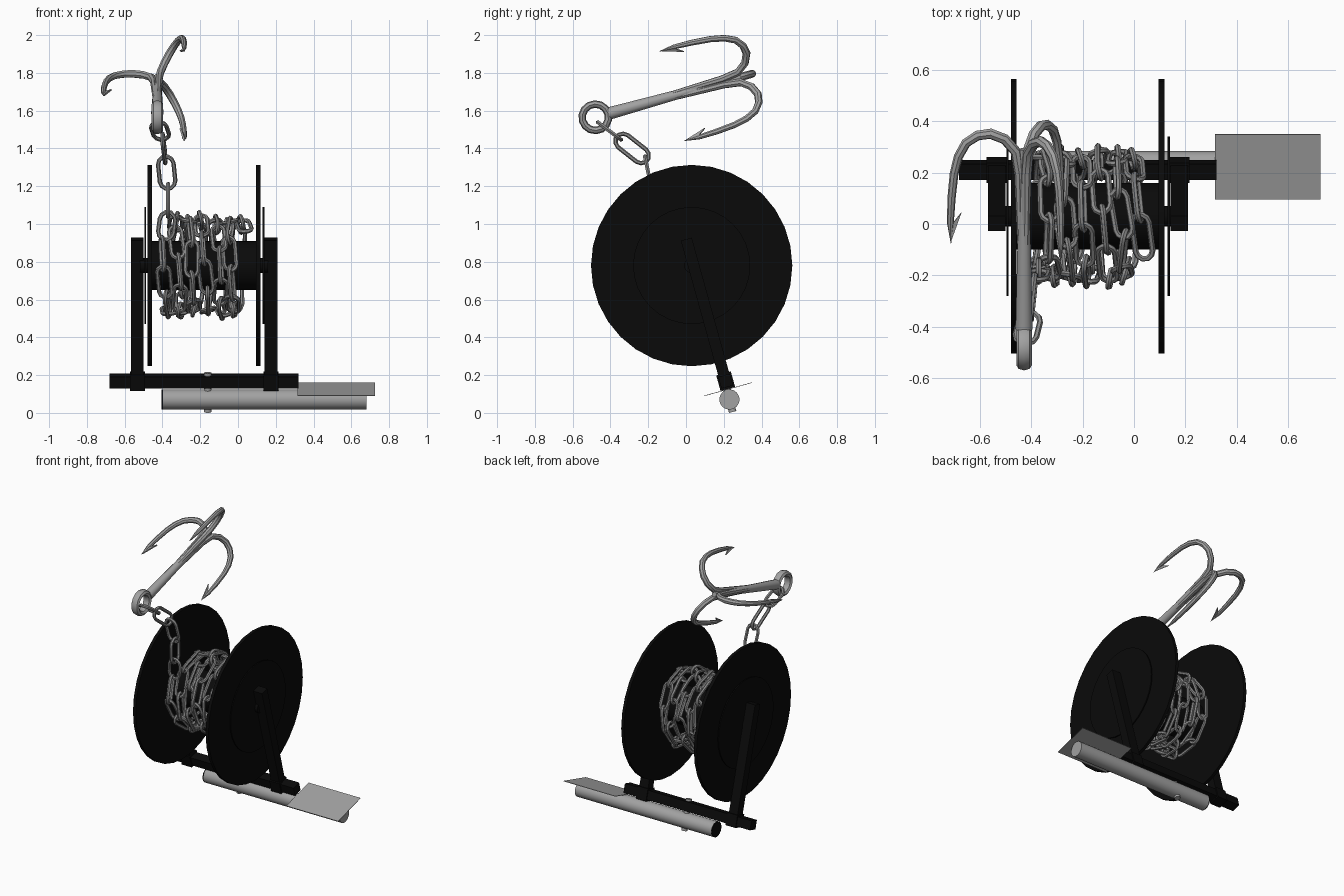
import bpy, bmesh, math, random
from mathutils import Vector, Matrix

if "Cube" in bpy.data.objects:
    bpy.data.objects.remove(bpy.data.objects["Cube"])

random.seed(4)
TILT = math.radians(15.5)
HUB_Y, HUB_Z = 0.03, 0.78
X = Vector((1, 0, 0))
ALONG = Vector((0, math.cos(TILT), math.sin(TILT)))
UP = Vector((0, -math.sin(TILT), math.cos(TILT)))


def material(name, v):
    m = bpy.data.materials.new(name)
    m.diffuse_color = (v, v, v, 1)
    m.use_nodes = True
    m.node_tree.nodes["Principled BSDF"].inputs["Base Color"].default_value = m.diffuse_color
    return m


BLACK = material("black paint", 0.003)
STEEL = material("steel", 0.36)
CHAIN = material("chain steel", 0.25)


def finish(name, bm, mat, smooth=True):
    bmesh.ops.recalc_face_normals(bm, faces=bm.faces)
    me = bpy.data.meshes.new(name)
    bm.to_mesh(me)
    bm.free()
    ob = bpy.data.objects.new(name, me)
    bpy.context.collection.objects.link(ob)
    me.materials.append(mat)
    if smooth:
        bpy.ops.object.select_all(action='DESELECT')
        ob.select_set(True)
        bpy.context.view_layer.objects.active = ob
        bpy.ops.object.shade_smooth_by_angle(angle=math.radians(40))
    return ob


def box(name, centre, size, mat):
    bm = bmesh.new()
    bmesh.ops.create_cube(bm, size=1)
    bmesh.ops.transform(bm, verts=bm.verts, matrix=Matrix.Translation(centre)
                        @ Matrix.Rotation(TILT, 4, 'X') @ Matrix.Diagonal((*size, 1)))
    return finish(name, bm, mat, False)


def rod(name, a, b, r1, r2, mat, sides=32):
    a, b = Vector(a), Vector(b)
    bm = bmesh.new()
    bmesh.ops.create_cone(bm, cap_ends=True, segments=sides, radius1=r1, radius2=r2, depth=(b - a).length)
    rot = (b - a).to_track_quat('Z', 'Y').to_matrix().to_4x4()
    bmesh.ops.transform(bm, verts=bm.verts, matrix=Matrix.Translation((a + b) / 2) @ rot)
    return finish(name, bm, mat)


def sweep(bm, pts, radii, normal, closed=False, sides=6, stretch=1.0):
    """Sweep a round section along a flat path lying square to normal."""
    n, rings = len(pts), []
    for i, p in enumerate(pts):
        if closed:
            t = pts[(i + 1) % n] - pts[i - 1]
        else:
            t = pts[min(i + 1, n - 1)] - pts[max(i - 1, 0)]
        side = t.normalized().cross(normal)
        rings.append([bm.verts.new(p + radii[i] * (side * math.cos(k * math.tau / sides)
                      + normal * stretch * math.sin(k * math.tau / sides))) for k in range(sides)])
    for i in range(n if closed else n - 1):
        r, s = rings[i], rings[(i + 1) % n]
        for k in range(sides):
            bm.faces.new((r[k], r[(k + 1) % sides], s[(k + 1) % sides], s[k]))
    if not closed:
        bm.faces.new(rings[0])
        bm.faces.new(rings[-1])


def link(bm, a, b, across, width=0.09, wire=0.0115):
    """One chain link whose wire centres run from a to b."""
    d = (b - a).normalized()
    across = (across - d * across.dot(d)).normalized()
    h, w = (b - a).length / 2, width / 2 - wire
    c = (a + b) / 2
    quarter = [(h, 0.3 * w), (h - 0.4 * w, 0.8 * w), (h - 0.95 * w, w)]
    outline = (quarter + [(-u, v) for u, v in reversed(quarter)]
               + [(-u, -v) for u, v in quarter] + [(u, -v) for u, v in reversed(quarter)])
    sweep(bm, [c + d * u + across * v for u, v in outline], [wire] * 12, d.cross(across), True)


# Spool: drum, axle, flanges and bearing plates
def across_x(name, x0, x1, r, sides=32):
    return rod(name, (x0, HUB_Y, HUB_Z), (x1, HUB_Y, HUB_Z), r, r, BLACK, sides)


across_x("drum", -0.46, 0.10, 0.13)
across_x("axle", -0.52, 0.16, 0.04, 16)
for name, x, plate_x in (("left", -0.467, -0.492), ("right", 0.107, 0.135)):
    across_x(name + "_flange", x - 0.011, x + 0.011, 0.533)
    across_x(name + "_bearing_plate", plate_x - 0.004, plate_x + 0.004, 0.31)

# Frame: arms, collars and crossbar
foot = Vector((0, 0.21, 0.168))
for name, x in (("left", -0.533), ("right", 0.175)):
    box(name + "_arm", foot + UP * 0.385 + X * x, (0.068, 0.06, 0.79), BLACK)
    box(name + "_collar", foot + X * x, (0.08, 0.08, 0.085), BLACK)
box("crossbar", foot + X * -0.18, (1.0, 0.064, 0.064), BLACK)

# Mounting tube with dark cap, mounting plate and bolt
rod("mounting_tube", (-0.398, 0.23, 0.071), (0.68, 0.23, 0.071), 0.053, 0.053, STEEL)
rod("tube_end_cap", (-0.404, 0.23, 0.071), (-0.396, 0.23, 0.071), 0.053, 0.053, BLACK)
box("mounting_plate", (0.52, 0.222, 0.125), (0.41, 0.262, 0.003), STEEL)
rod("bolt", (-0.16, 0.195, 0.212), (-0.16, 0.247, 0.005), 0.02, 0.02, STEEL, 12)

# Chain wound round the drum, links alternately flat and on edge
bm = bmesh.new()
per_turn, turns = 9.4, 6
count = int(per_turn * turns)
path = []
for i in range(count + 1):
    ang = math.radians(145) + i * math.tau / per_turn
    r = 0.245 + random.uniform(-0.012, 0.015)
    path.append(Vector((-0.395 + 0.425 * i / count + random.uniform(-0.012, 0.012),
                        HUB_Y + r * math.cos(ang), HUB_Z + r * math.sin(ang))))
for i in range(count):
    a, b = path[i], path[i + 1]
    d = (b - a).normalized()
    radial = (a + b) / 2 - Vector(((a.x + b.x) / 2, HUB_Y, HUB_Z))
    side = (Matrix.Rotation(random.uniform(-0.3, 0.3), 3, d)
            @ (X if i % 2 else radial.normalized()))
    link(bm, a - d * 0.012, b + d * 0.012, side)
finish("wound_chain", bm, CHAIN)

# Loose chain rising to the hook
bm = bmesh.new()
rise = [Vector(p) for p in ((-0.385, -0.17, 0.93), (-0.37, -0.18, 1.05), (-0.37, -0.185, 1.20),
                            (-0.385, -0.215, 1.345), (-0.40, -0.355, 1.455), (-0.425, -0.455, 1.53))]
for i in range(5):
    a, b = rise[i], rise[i + 1]
    d = (b - a).normalized()
    flat = X if i % 2 == 0 else X.cross(d)
    link(bm, a - d * 0.012, b + d * 0.012, flat, 0.105)
finish("loose_chain", bm, CHAIN)

# Grappling hook: eye, shank, three barbed tines
EYE = Vector((-0.427, -0.48, 1.565))
bm = bmesh.new()
ring = [EYE + 0.07 * (ALONG * math.cos(k * math.tau / 14) + UP * math.sin(k * math.tau / 14)) for k in range(14)]
sweep(bm, ring, [0.02] * 14, X, True, 8, 1.5)
finish("hook_eye", bm, STEEL)
rod("hook_shank", EYE + ALONG * 0.075, EYE + ALONG * 0.8, 0.033, 0.018, STEEL, 12)

profile = [(0.42, 0.012), (0.70, 0.018), (0.79, 0.032), (0.84, 0.075), (0.862, 0.13), (0.855, 0.18),
           (0.825, 0.225), (0.77, 0.255), (0.70, 0.272), (0.60, 0.282), (0.50, 0.286), (0.42, 0.284)]
radii = [0.015, 0.02, 0.021, 0.021, 0.021, 0.02, 0.019, 0.018, 0.017, 0.016, 0.013, 0.001]
for number, deg in enumerate((60, 180, 300), 1):
    out = X * math.cos(math.radians(deg)) + UP * math.sin(math.radians(deg))
    normal = ALONG.cross(out)
    bm = bmesh.new()
    sweep(bm, [EYE + ALONG * s + out * r for s, r in profile], radii, normal, sides=8)
    # barb on the inner side of the point
    barb = [(0.43, 0.283), (0.50, 0.278), (0.545, 0.243)]
    sides = [[bm.verts.new(EYE + ALONG * s + out * r + normal * z) for s, r in barb] for z in (-0.005, 0.005)]
    bm.faces.new(sides[0])
    bm.faces.new(sides[1])
    for k in range(3):
        j = (k + 1) % 3
        bm.faces.new((sides[0][k], sides[0][j], sides[1][j], sides[1][k]))
    finish("hook_tine_%d" % number, bm, STEEL)
